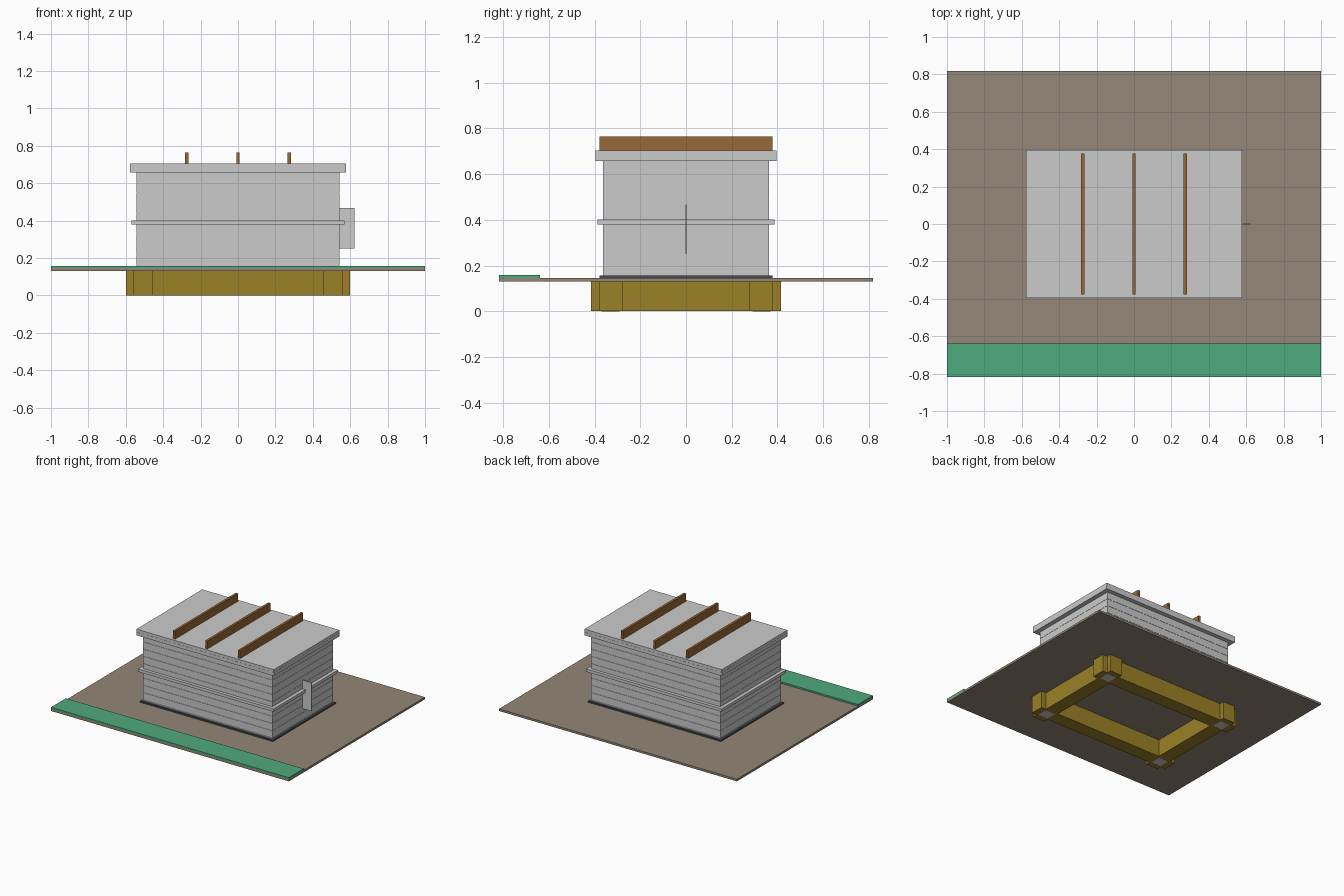
import bpy, bmesh

if "Cube" in bpy.data.objects:
    bpy.data.objects.remove(bpy.data.objects["Cube"])


def material(name, rgb):
    m = bpy.data.materials.new(name)
    m.diffuse_color = (*[(c / 255) ** 2.2 for c in rgb], 1)
    m.use_nodes = True
    m.node_tree.nodes["Principled BSDF"].inputs["Base Color"].default_value = m.diffuse_color
    return m


OCHRE = material("ochre", (154, 128, 44))
EARTH = material("earth", (146, 134, 118))
GREEN = material("green", (80, 168, 124))
WOOD = material("wood", (150, 104, 56))
DARK = material("dark", (70, 74, 80))


def add_object(name, bm, mat=None):
    bmesh.ops.recalc_face_normals(bm, faces=bm.faces)
    me = bpy.data.meshes.new(name)
    bm.to_mesh(me)
    bm.free()
    ob = bpy.data.objects.new(name, me)
    bpy.context.collection.objects.link(ob)
    if mat:
        me.materials.append(mat)
    return ob


def box(name, x, y, z, mat=None):
    bm = bmesh.new()
    bmesh.ops.create_cube(bm, size=1)
    for v in bm.verts:
        for i, (a, b) in enumerate((x, y, z)):
            v.co[i] = a if v.co[i] < 0 else b
    return add_object(name, bm, mat)


def centred(name, hx, hy, z, mat=None):
    return box(name, (-hx, hx), (-hy, hy), z, mat)


def ring(name, outer, inner, z, mat=None):
    """Rectangular frame with an open centre."""
    bm = bmesh.new()
    corners = ((-1, -1), (1, -1), (1, 1), (-1, 1))
    loops = [[bm.verts.new((sx * h[0], sy * h[1], zz)) for sx, sy in corners]
             for h, zz in ((outer, z[0]), (outer, z[1]), (inner, z[1]), (inner, z[0]))]
    for k in range(4):
        a, b = loops[k], loops[(k + 1) % 4]
        for i in range(4):
            j = (i + 1) % 4
            bm.faces.new((a[i], a[j], b[j], b[i]))
    return add_object(name, bm, mat)


def span(s, a, b):
    return (a, b) if s > 0 else (-b, -a)


# Foundation beam with crossed corner blocks and corner posts
ring("foundation_beam", (0.56, 0.38), (0.455, 0.275), (0, 0.135), OCHRE)
for sx in (-1, 1):
    for sy in (-1, 1):
        box("corner_block_long", span(sx, 0.455, 0.6), span(sy, 0.278, 0.38), (0, 0.14), OCHRE)
        box("corner_block_cross", span(sx, 0.458, 0.56), span(sy, 0.275, 0.415), (0, 0.14), OCHRE)
        box("corner_post", span(sx, 0.47, 0.55), span(sy, 0.29, 0.37), (-0.0005, 0.14))

# Ground slab and grass strip
centred("ground_slab", 1.0, 0.817, (0.13, 0.146), EARTH)
box("grass_strip", (-1, 1), (-0.817, -0.638), (0.146, 0.158), GREEN)

# Damp-proof sill
centred("sill", 0.558, 0.378, (0.144, 0.156), DARK)

# Walls: inner core with stacked courses separated by fine joints
centred("wall_core", 0.541, 0.36, (0.15, 0.67))
centred("bottom_course", 0.544, 0.363, (0.156, 0.1635))
for i in range(9):
    z = 0.165 + i * 0.055
    centred("wall_course", 0.544, 0.363, (z, z + 0.0535))

# Belt course and roof slabs
centred("belt_course", 0.57, 0.387, (0.379, 0.401))
centred("roof_band", 0.578, 0.396, (0.657, 0.683))
centred("roof_slab", 0.577, 0.395, (0.683, 0.704))

# Roof joists
for x in (-0.274, 0, 0.274):
    box("roof_joist", (x - 0.009, x + 0.009), (-0.378, 0.378), (0.7, 0.764), WOOD)

# Thin side panel
box("side_panel", (0.535, 0.622), (-0.003, 0.003), (0.25, 0.467))
